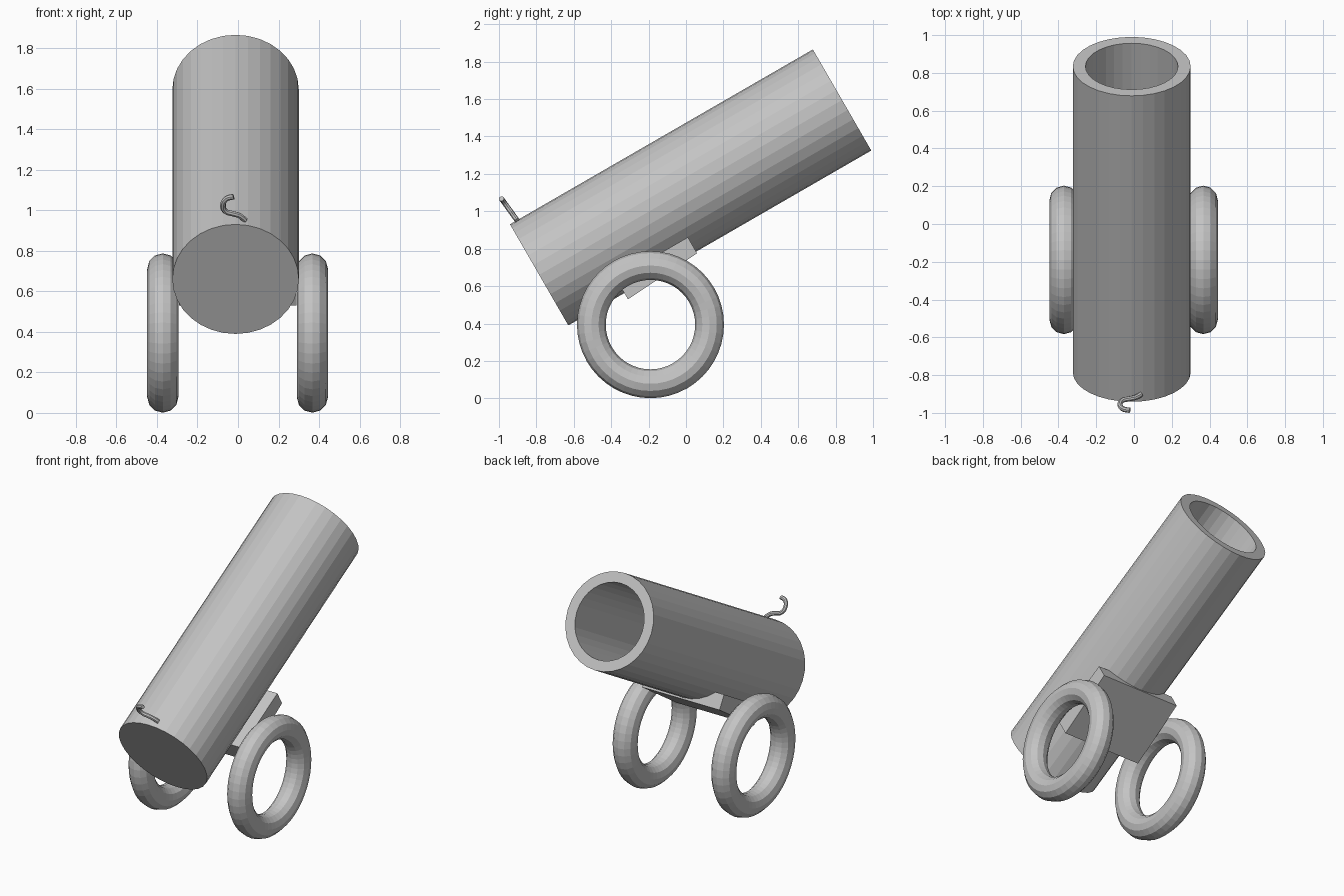
import bpy, math
from mathutils import Matrix, Vector

if "Cube" in bpy.data.objects:
    bpy.data.objects.remove(bpy.data.objects["Cube"])

grey = bpy.data.materials.new("iron_grey")
grey.diffuse_color = (0.55, 0.55, 0.55, 1)
grey.use_nodes = True
grey.node_tree.nodes["Principled BSDF"].inputs["Base Color"].default_value = grey.diffuse_color


def add_mesh(name, verts, faces):
    me = bpy.data.meshes.new(name)
    me.from_pydata(verts, [], faces)
    me.materials.append(grey)
    ob = bpy.data.objects.new(name, me)
    bpy.context.collection.objects.link(ob)
    return ob


# Barrel: closed breech, hollow bore, tilted 30 degrees upward
SIDES, R, BORE, LENGTH, WALL = 32, 0.312, 0.245, 1.87, 0.067
profile = [(R, 0), (R, LENGTH), (BORE, LENGTH), (BORE, WALL)]
tilt = Matrix.Translation((-0.012, -0.785, 0.66)) @ Matrix.Rotation(math.radians(-60), 4, 'X')
verts, faces = [], []
for r, h in profile:
    for i in range(SIDES):
        a = 2 * math.pi * i / SIDES
        verts.append(tilt @ Vector((r * math.cos(a), r * math.sin(a), h)))
for k in range(len(profile) - 1):
    for i in range(SIDES):
        j = (i + 1) % SIDES
        faces.append((k * SIDES + i, k * SIDES + j, (k + 1) * SIDES + j, (k + 1) * SIDES + i))
faces.append(tuple(reversed(range(SIDES))))
faces.append(tuple(range(3 * SIDES, 4 * SIDES)))
add_mesh("barrel", verts, faces)

# Wheels: plain rings either side
for name, x in (("left_wheel", -0.371), ("right_wheel", 0.367)):
    bpy.ops.mesh.primitive_torus_add(major_segments=48, minor_segments=12,
                                     major_radius=0.316, minor_radius=0.077,
                                     location=(x, -0.19, 0.394),
                                     rotation=(0, math.pi / 2, 0))
    bpy.context.object.name = name
    bpy.context.object.data.materials.append(grey)

# Carriage block: side outline (y, z) extruded between the wheels
outline = [(-0.31, 0.529), (0.059, 0.775), (0.01, 0.861), (-0.374, 0.639)]
verts = [(x, y, z) for x in (-0.292, 0.288) for y, z in outline]
faces = [(3, 2, 1, 0), (4, 5, 6, 7)]
faces += [(i, (i + 1) % 4, (i + 1) % 4 + 4, i + 4) for i in range(4)]
add_mesh("carriage_block", verts, faces)

# Fuse: curled cord in a leaning plane above the breech
path = [(-0.022, 1.067), (-0.057, 1.057), (-0.074, 1.027), (-0.062, 0.995),
        (-0.027, 0.983), (0.007, 0.973), (0.037, 0.950)]
cu = bpy.data.curves.new("fuse", 'CURVE')
cu.dimensions = '3D'
cu.bevel_depth = 0.014
cu.bevel_resolution = 2
cu.use_fill_caps = True
cu.resolution_u = 4
sp = cu.splines.new('BEZIER')
sp.bezier_points.add(len(path) - 1)
for p, (x, z) in zip(sp.bezier_points, path):
    p.co = (x, -0.9 - 0.72 * (z - 0.947), z)
    p.handle_left_type = p.handle_right_type = 'AUTO'
cu.materials.append(grey)
fuse = bpy.data.objects.new("fuse", cu)
bpy.context.collection.objects.link(fuse)
bpy.ops.object.select_all(action='DESELECT')
fuse.select_set(True)
bpy.context.view_layer.objects.active = fuse
bpy.ops.object.convert(target='MESH')
for poly in bpy.context.object.data.polygons:
    poly.use_smooth = False
